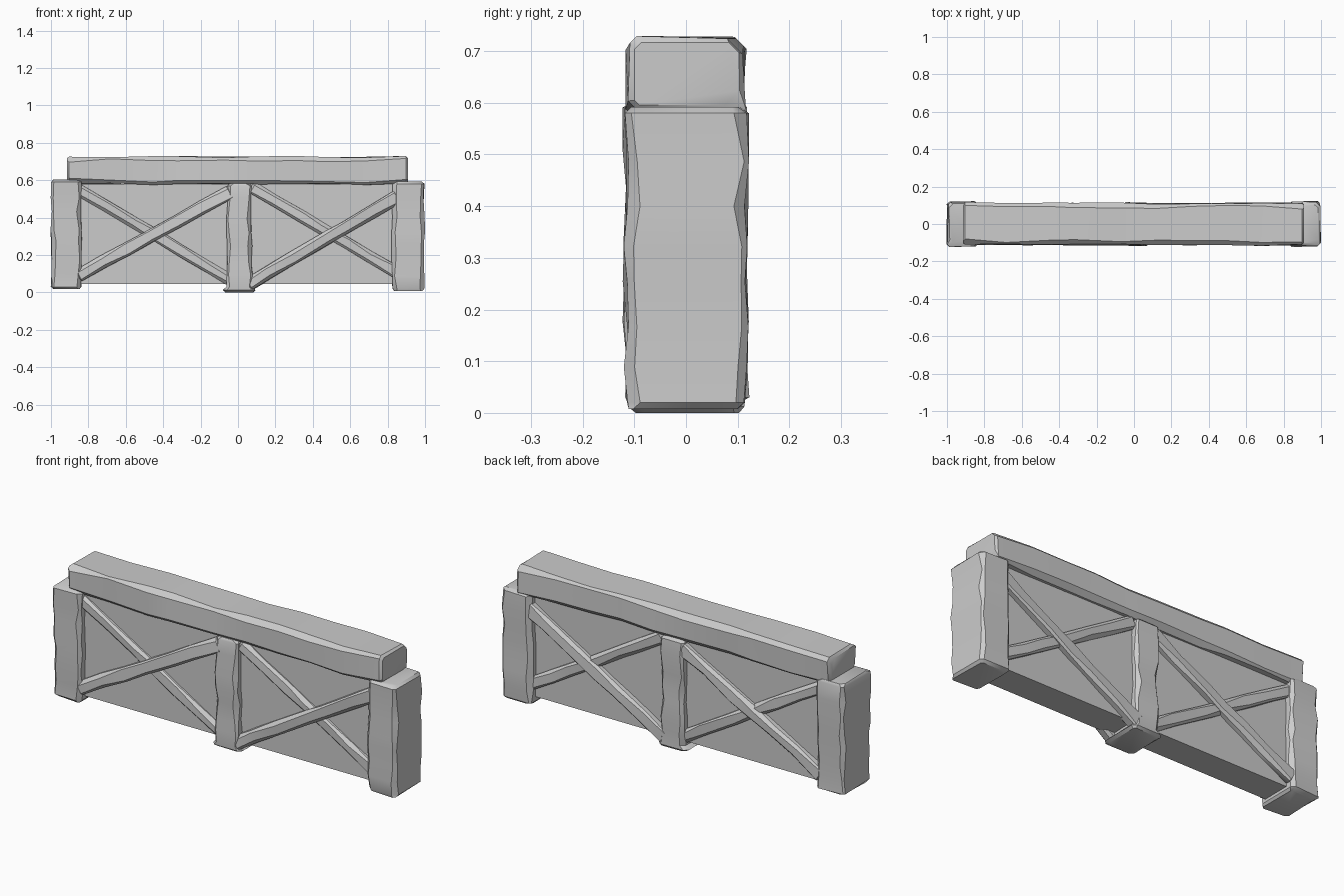
import bpy, bmesh, random
from mathutils import Vector

if "Cube" in bpy.data.objects:
    bpy.data.objects.remove(bpy.data.objects["Cube"])

random.seed(7)


def beam(name, start, end, half_w, half_d, chamfer=0.02, rings=7, wobble=0.006,
         y=0.0, flare=0.0):
    """Hand-hewn timber: chamfered rings running from start to end in the XZ plane."""
    a, b = (Vector((p[0], y, p[1])) for p in (start, end))
    along = (b - a).normalized()
    length = (b - a).length
    depth = Vector((0, 1, 0))
    side = depth.cross(along)
    tip = 0.012
    stations = [(0, 0.012), (tip, 0)]
    step = (length - 2 * tip) / rings
    stations += [(tip + step * (i + random.uniform(-0.25, 0.25)), 0) for i in range(1, rings)]
    stations += [(length - tip, 0), (length, 0.012)]
    if flare:
        stations.insert(2, (0.03, 0))
    bm = bmesh.new()
    loops = []
    for i, (s, inset) in enumerate(stations):
        w, d = half_w - inset, half_d - inset
        if flare and i < 2:
            w += flare
        loop = []
        for sx, sy in ((1, 1), (-1, 1), (-1, -1), (1, -1)):
            c = chamfer * random.uniform(0.35, 1.25)
            dw = random.uniform(-wobble, wobble * 0.6)
            dd = random.uniform(-wobble, wobble)
            pair = [(sx * (w + dw), sy * (d + dd - c)), (sx * (w + dw - c), sy * (d + dd))]
            if sx * sy < 0:
                pair.reverse()
            for u, v in pair:
                loop.append(bm.verts.new(a + along * s + side * u + depth * v))
        loops.append(loop)
    for lo, hi in zip(loops, loops[1:]):
        for k in range(8):
            bm.faces.new((lo[k], lo[(k + 1) % 8], hi[(k + 1) % 8], hi[k]))
    bm.faces.new(loops[0])
    bm.faces.new(loops[-1])
    return finish(name, bm)


def finish(name, bm):
    bmesh.ops.recalc_face_normals(bm, faces=bm.faces)
    mesh = bpy.data.meshes.new(name)
    bm.to_mesh(mesh)
    bm.free()
    obj = bpy.data.objects.new(name, mesh)
    bpy.context.collection.objects.link(obj)
    bpy.ops.object.select_all(action='DESELECT')
    obj.select_set(True)
    bpy.context.view_layer.objects.active = obj
    bpy.ops.object.shade_smooth_by_angle(angle=0.6)
    return obj


# Plain infill panel
bm = bmesh.new()
bmesh.ops.create_cube(bm, size=1)
for v in bm.verts:
    v.co = Vector((v.co.x * 1.76, v.co.y * 0.15, 0.312 + v.co.z * 0.535))
finish("panel", bm)

# Upright posts
beam("left_post", (-0.917, 0.018), (-0.917, 0.603), 0.082, 0.117)
beam("right_post", (0.91, 0.008), (0.91, 0.592), 0.087, 0.117)
beam("centre_post", (0.008, 0.0), (0.008, 0.582), 0.067, 0.112, flare=0.02)

# Top rail
beam("top_rail", (-0.915, 0.652), (0.91, 0.652), 0.074, 0.112, chamfer=0.024, rings=9)

# Crossed braces, repeated on both faces; rising ones lie over the falling ones
for face, y in (("front", -1), ("back", 1)):
    beam(face + "_left_rising_brace", (-0.86, 0.085), (-0.035, 0.54), 0.036, 0.03,
         0.016, 6, 0.004, y * 0.08)
    beam(face + "_left_falling_brace", (-0.86, 0.555), (-0.03, 0.06), 0.032, 0.03,
         0.016, 6, 0.003, y * 0.066)
    beam(face + "_right_rising_brace", (0.05, 0.04), (0.86, 0.515), 0.036, 0.03,
         0.016, 6, 0.004, y * 0.08)
    beam(face + "_right_falling_brace", (0.07, 0.565), (0.86, 0.10), 0.032, 0.03,
         0.016, 6, 0.003, y * 0.066)
